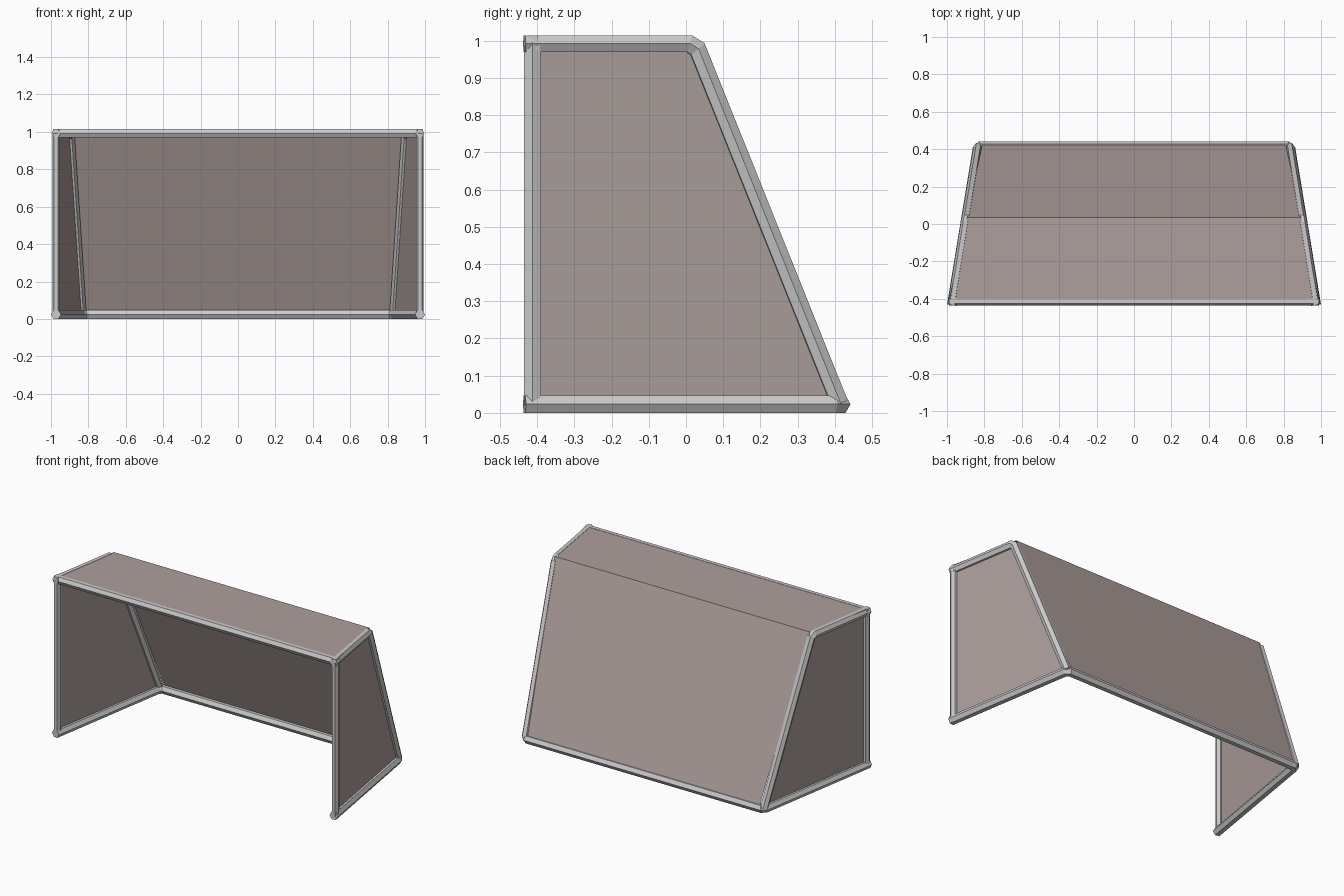
import bpy, math
from mathutils import Vector

if "Cube" in bpy.data.objects:
    bpy.data.objects.remove(bpy.data.objects["Cube"])

net_mat = bpy.data.materials.new("net_brown")
net_mat.diffuse_color = (0.42, 0.35, 0.335, 1)
net_mat.use_nodes = True
net_mat.node_tree.nodes["Principled BSDF"].inputs["Base Color"].default_value = net_mat.diffuse_color


def add_mesh(name, verts, faces, mirror=False, mat=None):
    me = bpy.data.meshes.new(name)
    me.from_pydata([tuple(v) for v in verts], [], faces)
    ob = bpy.data.objects.new(name, me)
    bpy.context.collection.objects.link(ob)
    if mat:
        me.materials.append(mat)
    if mirror:
        ob.modifiers.new("Mirror", 'MIRROR').use_mirror_merge = False
    return ob


def tube(name, pts, normal, rn, rm, turn=0.0, mirror=False):
    """Mitred hexagonal tube along a planar path; normal is the path plane's normal."""
    pts = [Vector(p) for p in pts]
    n = Vector(normal).normalized()
    verts, faces = [], []
    for i, p in enumerate(pts):
        d_in = (p - pts[i - 1]).normalized() if i else (pts[1] - p).normalized()
        d_out = (pts[i + 1] - p).normalized() if i < len(pts) - 1 else d_in
        t = (d_in + d_out).normalized()
        m = n.cross(t).normalized() / max(t.dot(d_in), 0.5)
        for k in range(6):
            a = math.radians(60 * k + turn)
            verts.append(p + n * rn * math.cos(a) + m * rm * math.sin(a))
    for i in range(len(pts) - 1):
        for k in range(6):
            a, b = i * 6 + k, i * 6 + (k + 1) % 6
            faces.append((a, b, b + 6, a + 6))
    faces.append(tuple(range(5, -1, -1)))
    faces.append(tuple(range(len(verts) - 6, len(verts))))
    return add_mesh(name, verts, faces, mirror)


R = 0.026
ZB, ZT = 0.0235, 0.992

# ground frame: U shape with clipped back corners
half = [(0.973, -0.434, ZB), (0.837, 0.395, ZB), (0.817, 0.415, ZB)]
tube("base_frame", half + [(-x, y, z) for x, y, z in reversed(half)],
     (0, 0, 1), 0.027, 0.027, turn=30)

# top side bar running into the sloping back leg
tube("side_bar_and_back_leg",
     [(0.973, -0.434, ZT), (0.902, 0.008, ZT), (0.897, 0.03, 0.978), (0.834, 0.412, 0.025)],
     (0.985, 0.165, 0), 0.024, R, turn=0, mirror=True)

# front posts and crossbar
tube("front_post", [(0.972, -0.413, 0.02), (0.972, -0.413, 0.995)],
     (1, 0, 0), 0.021, 0.026, mirror=True)
tube("crossbar", [(-0.988, -0.413, ZT), (0.988, -0.413, ZT)],
     (0, 1, 0), 0.024, R)

# top and back net, one folded sheet
edge = [(0.987, -0.402, 1.013), (0.893, 0.036, 1.013), (0.812, 0.424, 0.04)]
sheet = edge + [(-x, y, z) for x, y, z in edge]
add_mesh("top_and_back_net", sheet, [(0, 1, 4, 3), (1, 2, 5, 4)], mat=net_mat)

# side nets
add_mesh("side_net",
         [(0.970, -0.41, 0.025), (0.835, 0.405, 0.025), (0.899, 0.02, 0.99), (0.970, -0.41, 0.99)],
         [(0, 1, 2, 3)], mirror=True, mat=net_mat)
